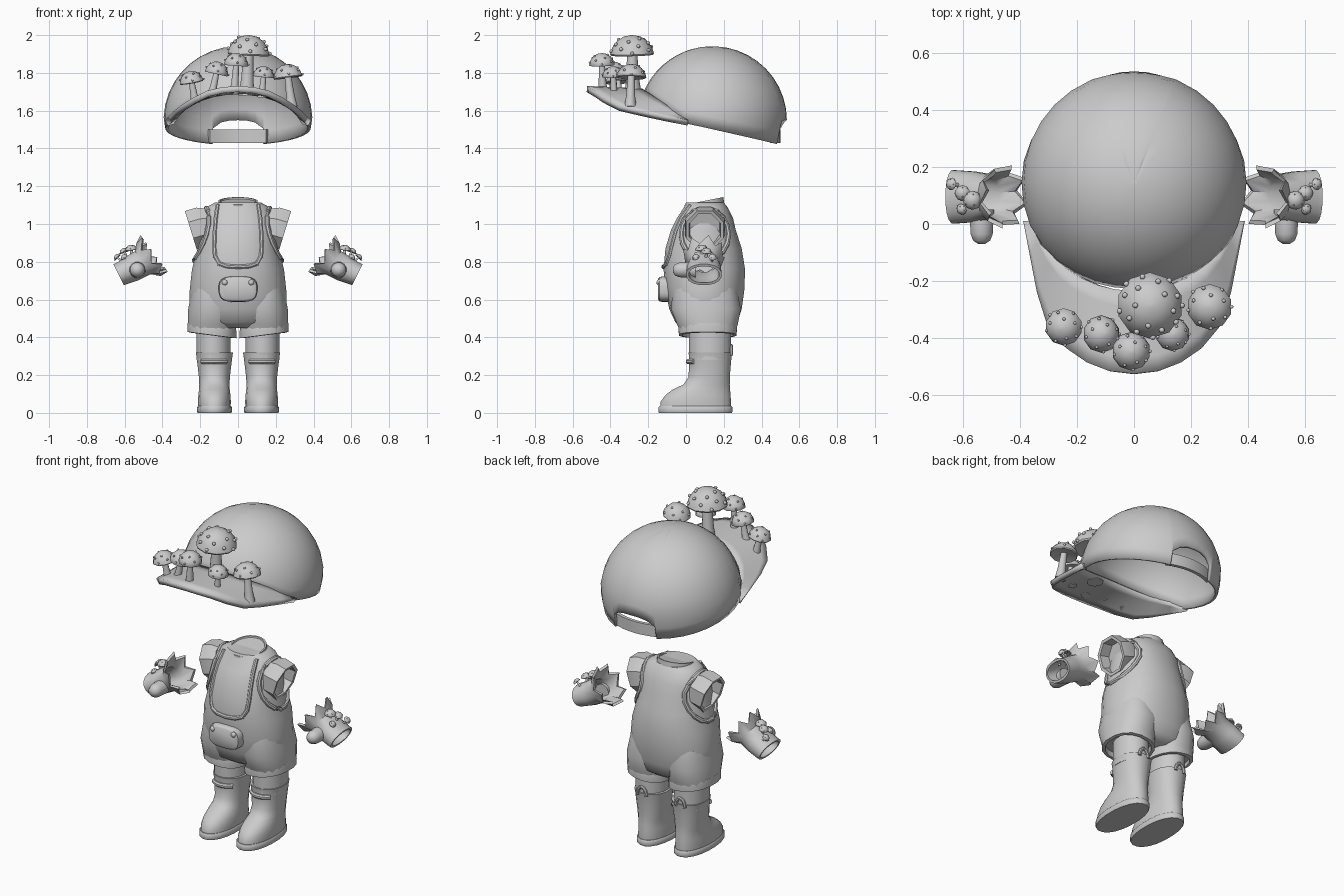
import bpy, bmesh, math
from mathutils import Vector as V

if "Cube" in bpy.data.objects:
    bpy.data.objects.remove(bpy.data.objects["Cube"])

grey = bpy.data.materials.new("plain grey")
grey.diffuse_color = (0.6, 0.6, 0.6, 1)
grey.use_nodes = True
grey.node_tree.nodes["Principled BSDF"].inputs["Base Color"].default_value = grey.diffuse_color


def finish(name, bm, mirror=False, thick=0, angle=40):
    bmesh.ops.recalc_face_normals(bm, faces=bm.faces)
    me = bpy.data.meshes.new(name)
    bm.to_mesh(me)
    bm.free()
    me.materials.append(grey)
    me.shade_smooth()
    me.set_sharp_from_angle(angle=math.radians(angle))
    ob = bpy.data.objects.new(name, me)
    bpy.context.collection.objects.link(ob)
    if thick:
        mod = ob.modifiers.new("thickness", 'SOLIDIFY')
        mod.thickness, mod.offset = thick, 0
    if mirror:
        ob.modifiers.new("mirror", 'MIRROR')
    return ob


def ring(c, u, v, ru, rv, n=20, e=2.0):
    pts = []
    for i in range(n):
        a = math.tau * (i + 0.5) / n
        p, q = math.cos(a), math.sin(a)
        p = math.copysign(abs(p) ** (2 / e), p)
        q = math.copysign(abs(q) ** (2 / e), q)
        pts.append(V(c) + V(u) * ru * p + V(v) * rv * q)
    return pts


def loft(name, rings, caps=(True, True), closed=True, loop=False, **kw):
    bm = bmesh.new()
    vs = [[bm.verts.new(p) for p in r] for r in rings]
    n = len(rings[0])
    pairs = list(zip(vs, vs[1:])) + ([(vs[-1], vs[0])] if loop else [])
    for a, b in pairs:
        for i in range(n if closed else n - 1):
            j = (i + 1) % n
            bm.faces.new((a[i], a[j], b[j], b[i]))
    if caps[0]:
        bm.faces.new(vs[0])
    if caps[1]:
        bm.faces.new(vs[-1])
    return finish(name, bm, **kw)


def tube(name, path, r, loop=False, n=8, **kw):
    rings = []
    for i, p in enumerate(path):
        a = path[i - 1] if i or loop else p
        b = path[(i + 1) % len(path)] if i < len(path) - 1 or loop else p
        u, v = frame(V(b) - V(a))
        rings.append(ring(p, u, v, r, r, n))
    return loft(name, rings, (not loop, not loop), loop=loop, **kw)


def frame(d):
    d = d.normalized()
    ref = V((0, 1, 0)) if abs(d.y) < 0.8 else V((1, 0, 0))
    u = ref.cross(d).normalized()
    return u, d.cross(u)


def balls(name, items, mirror=False):
    bm = bmesh.new()
    for p, r in items:
        made = bmesh.ops.create_icosphere(bm, subdivisions=2, radius=r)
        bmesh.ops.translate(bm, vec=V(p), verts=made['verts'])
    finish(name, bm, mirror)


def mushroom(name, base, rim, r, h, spots=12, mirror=False):
    base, rim = V(base), V(rim)
    d = (rim - base).normalized()
    u, v = frame(d)
    prof = [(0.3, 0.12), (0.95, -0.02), (1, 0.06), (0.9, 0.4), (0.68, 0.72), (0.38, 0.93), (0.05, 1)]
    loft(name + "_cap", [ring(rim + d * h * z, u, v, r * q, r * q, 10) for q, z in prof],
         mirror=mirror, angle=50)
    stem = [(0, 0.4), (0.35, 0.3), (1, 0.23)]
    loft(name + "_stem", [ring(base.lerp(rim + d * h * 0.15, t), u, v, r * q, r * q, 10) for t, q in stem],
         mirror=mirror)
    dots = []
    for i in range(spots):
        t = 0.12 + 0.8 * i / spots
        a = i * 2.4
        q = r * math.sqrt(1 - t * t) * 0.98
        dots.append((rim + d * h * t + (u * math.cos(a) + v * math.sin(a)) * q, r * 0.085))
    balls(name + "_spots", dots, mirror)


X, Y, Z = V((1, 0, 0)), V((0, 1, 0)), V((0, 0, 1))


# ---- hat: dome with raised front edge and an arched gap at the back
def front_edge(a):
    return 1.69 - 0.157 * (a / 68) ** 2


def rim_height(a):
    a = abs(a)
    if a <= 68:
        return front_edge(a)
    b = 180 - a
    if b < 21.5:
        return 1.55 - 0.045 * (b / 21) ** 3
    return 1.54 - 0.22 * (0.14 - 0.385 * math.cos(math.radians(a)) + 0.03)


half = [0, 11, 22, 34, 45, 57, 68, 80, 91, 102, 113, 124, 135, 146, 157, 158, 159, 166, 173]
angles = half + [180] + [-a for a in half[:0:-1]]
rings = []
for k in range(11):
    row = []
    for a in angles:
        start = math.asin((rim_height(a) - 1.55) / 0.385)
        phi = start + (math.radians(88) - start) * k / 10
        z = 1.55 + 0.383 * math.sin(phi)
        r = 0.386 * math.cos(phi) if phi > 0 else 0.386 - 0.2 * (1.55 - z)
        t = math.radians(a)
        row.append(V((r * math.sin(t), 0.14 - r * math.cos(t), z)))
    rings.append(row)
loft("hat_dome", rings, (False, True), thick=0.016)

# strap across the gap
rows = []
for i in range(9):
    t = math.radians(-26 + 6.5 * i)
    rows.append([V((r * math.sin(t), 0.14 + r * math.cos(t), z))
                 for r, z in ((0.34, 1.43), (0.36, 1.43), (0.36, 1.5), (0.34, 1.5))])
loft("hat_strap", rows)

# arched brim between the dome edge and an outer curve
outer = [(0, -0.525, 1.715), (0.085, -0.515, 1.708), (0.16, -0.485, 1.69), (0.23, -0.435, 1.655),
         (0.295, -0.355, 1.613), (0.33, -0.24, 1.585), (0.355, -0.11, 1.557), (0.38, 0.01, 1.535)]
inner = []
for i in range(8):
    a = 69 * i / 7
    t = math.radians(a)
    inner.append((0.375 * math.sin(t), 0.14 - 0.375 * math.cos(t), front_edge(a) + 0.012))
rows = []
for k in range(6):
    side = [V(p).lerp(V(q), k / 5) for p, q in zip(inner, outer)]
    rows.append([V((-p.x, p.y, p.z)) for p in side[:0:-1]] + side)
loft("hat_brim", rows, (False, False), closed=False, thick=0.032)

# mushrooms growing on the brim: base, cap rim centre, radius, height
for i, (b, c, r, h) in enumerate([
        ((-0.225, -0.35, 1.64), (-0.245, -0.36, 1.75), 0.066, 0.06),
        ((-0.14, -0.385, 1.68), (-0.115, -0.385, 1.795), 0.066, 0.065),
        ((-0.02, -0.44, 1.69), (-0.01, -0.445, 1.84), 0.068, 0.065),
        ((0.045, -0.28, 1.68), (0.055, -0.285, 1.895), 0.116, 0.105),
        ((0.125, -0.38, 1.67), (0.135, -0.385, 1.78), 0.06, 0.055),
        ((0.285, -0.295, 1.62), (0.265, -0.29, 1.775), 0.08, 0.072)]):
    mushroom(f"hat_mushroom_{i + 1}", b, c, r, h, 18 if r > 0.1 else 12)

# ---- torso: height, half width, centre y, half depth
torso = [(0.45, 0.15, 0.11, 0.12), (0.48, 0.22, 0.108, 0.165), (0.55, 0.258, 0.103, 0.193),
         (0.65, 0.257, 0.1, 0.21), (0.76, 0.245, 0.097, 0.217), (0.87, 0.215, 0.093, 0.203),
         (0.97, 0.203, 0.092, 0.172), (1.03, 0.195, 0.1, 0.15), (1.09, 0.165, 0.105, 0.115),
         (1.115, 0.12, 0.1, 0.1)]
loft("overalls_body", [ring((0, c, z), X, Y, w, d, 28, 2.2) for z, w, c, d in torso])


def torso_at(z):
    for a, b in zip(torso, torso[1:]):
        if z <= b[0]:
            t = (z - a[0]) / (b[0] - a[0])
            return [p + (q - p) * t for p, q in zip(a, b)]
    return torso[-1]


def front_point(x, z):
    _, w, c, d = torso_at(z)
    return V((x, c - d * max(0, 1 - abs(x / w) ** 2.2) ** (1 / 2.2), z))


def side_point(y, z):
    _, w, c, d = torso_at(z)
    return V((w * max(0, 1 - abs((y - c) / d) ** 2.2) ** (1 / 2.2), y, z))


# bib neckline trim, armhole trim, neck, sleeves
neckline = [(0.108, 1.1), (0.118, 1.03), (0.123, 0.96), (0.126, 0.89), (0.122, 0.83), (0.1, 0.79), (0.06, 0.777)]
neckline = [(-x, z) for x, z in neckline] + [(0, 0.773)] + neckline[::-1]
tube("bib_trim", [front_point(x, z) for x, z in neckline], 0.012)
arm = [(math.tau * i / 18) for i in range(18)]
tube("armhole_trim", [side_point(0.1 + 0.125 * math.cos(t), 0.945 + 0.14 * math.sin(t)) for t in arm],
     0.014, loop=True, mirror=True)
tilt = V((0, 1, 0.2))
loft("neck", [ring((0, 0.095, z), X, tilt, r, r, 20) for z, r in
              ((1.05, 0.112), (1.1, 0.107), (1.122, 0.104), (1.122, 0.095), (1.115, 0.093))])
up = V((0.295, 0, 0.955))
loft("sleeve", [ring((x, 0.1, z), Y, up, a, b, 8) for x, z, a, b in
                ((0.12, 1.0, 0.09, 0.09), (0.19, 0.985, 0.115, 0.115), (0.25, 0.967, 0.108, 0.115),
                 (0.248, 0.967, 0.09, 0.097), (0.19, 0.98, 0.085, 0.09))], mirror=True)

# pouch pocket with two buttons
loft("pocket", [ring((0, y, 0.655), X, Z, 0.103 * s, 0.068 * s, 24, 3.2) for y, s in
                ((-0.08, 1), (-0.125, 1), (-0.14, 0.95), (-0.148, 0.8))])
balls("pocket_button", [((0.07, -0.14, 0.69), 0.017)], True)

# shorts legs with hem, inner legs
loft("shorts_leg", [ring((x, y, z), X, V((0, 1, 0)), w, d, 20, 2.3) for x, y, z, w, d in
                    ((0.125, 0.1, 0.66, 0.12, 0.17), (0.13, 0.105, 0.55, 0.135, 0.187),
                     (0.137, 0.113, 0.47, 0.13, 0.163), (0.138, 0.115, 0.445, 0.128, 0.154))],
     mirror=True)
slope = V((1, 0, 0.13))
loft("shorts_hem", [ring((0.138, 0.115, z), slope, Y, w, d, 16, 2.3) for z, w, d in
                    ((0.46, 0.13, 0.155), (0.445, 0.132, 0.157), (0.412, 0.132, 0.155),
                     (0.41, 0.115, 0.135), (0.44, 0.11, 0.13))], mirror=True)
loft("leg", [ring((0.13, 0.127, z), X, Y, 0.092, 0.113, 16) for z in (0.28, 0.5)], mirror=True)

# ---- boots: height, half width, front y, back y
boot = [(0.03, 0.087, -0.138, 0.24), (0.06, 0.088, -0.136, 0.24), (0.095, 0.086, -0.11, 0.238),
        (0.125, 0.082, -0.07, 0.235), (0.15, 0.081, -0.015, 0.233), (0.19, 0.083, 0.012, 0.233),
        (0.25, 0.09, 0.015, 0.238), (0.305, 0.097, 0.014, 0.243), (0.32, 0.1, 0.011, 0.246),
        (0.32, 0.092, 0.018, 0.238)]
loft("boot", [ring((0.125, (f + b) / 2, z), X, Y, w, (b - f) / 2, 20, 2.2) for z, w, f, b in boot], mirror=True)
loft("boot_sole", [ring((0.125, 0.05, z), X, Y, w, w + 0.105, 20, 2.2) for z, w in
                   ((0, 0.09), (0.006, 0.093), (0.03, 0.093), (0.036, 0.088))], mirror=True)
arc = [math.radians(-132 + 12 * i) for i in range(8)]
tube("boot_strap", [V((0.127 + 0.093 * math.cos(t), 0.127 + 0.116 * math.sin(t), 0.272)) for t in arc],
     0.014, mirror=True)
arc = [math.pi * i / 8 for i in range(9)]
tube("boot_pull_loop", [V((0.13 + 0.03 * math.cos(t), 0.24, 0.305 + 0.05 * math.sin(t))) for t in arc],
     0.01, mirror=True)

# ---- fingerless gloves with a jagged cuff, open at both ends
tilt_a, tilt_b, tilt_c = V((0.6, 0, 0.8)), V((0.55, 0, 0.83)), V((0.45, 0, 0.89))
glove = [((0.462, 0.095, 0.825), tilt_a, 0.1, 0.11), ((0.505, 0.095, 0.795), tilt_b, 0.08, 0.075),
         ((0.56, 0.095, 0.765), tilt_c, 0.09, 0.072), ((0.615, 0.095, 0.738), tilt_c, 0.094, 0.064),
         ((0.632, 0.095, 0.732), tilt_c, 0.095, 0.063)]
shell = []
for inset in (0, 0.014):
    part = [ring(c, Y, u, a - inset, b - inset, 16, 2.2) for c, u, a, b in glove]
    for i, p in enumerate(part[0]):
        part[0][i] = p + (V((-0.018, 0, 0.02)) if i % 2 else V((0.012, 0, -0.014)))
        if i % 2:
            part[0][i] += (p - V(glove[0][0])) * 0.12
    shell += part if not inset else part[::-1]
loft("glove", shell, (False, False), loop=True, mirror=True)
loft("glove_thumb", [ring((0.533, y, 0.757), X, Z, r, r, 12) for y, r in
                     ((0.05, 0.045), (0.0, 0.042), (-0.035, 0.04), (-0.058, 0.031), (-0.07, 0.012))], mirror=True)
for i, (b, c, r) in enumerate([((0.56, 0.085, 0.82), (0.565, 0.083, 0.862), 0.033),
                               ((0.585, 0.105, 0.805), (0.6, 0.108, 0.85), 0.028),
                               ((0.605, 0.135, 0.79), (0.637, 0.14, 0.822), 0.022),
                               ((0.585, 0.06, 0.8), (0.602, 0.052, 0.822), 0.02)]):
    mushroom(f"glove_mushroom_{i + 1}", b, c, r, r * 0.85, 8, True)
